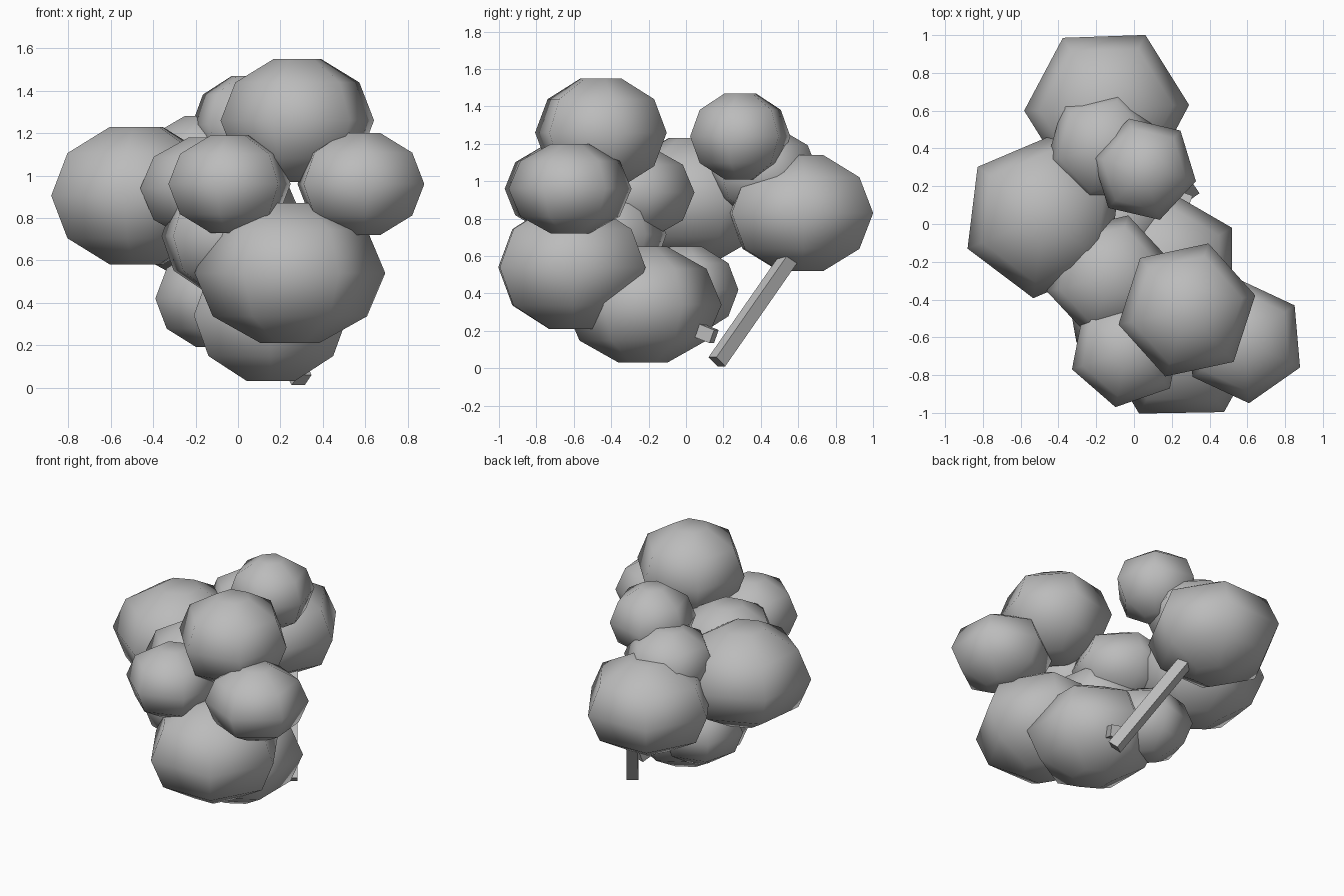
import bpy
import bmesh
from math import sin, cos, radians
from mathutils import Vector

cube = bpy.data.objects.get("Cube")
if cube:
    bpy.data.objects.remove(cube, do_unlink=True)

grey = bpy.data.materials.new("plain grey")
grey.use_nodes = True
colour = (0.5, 0.5, 0.5, 1)
grey.diffuse_color = colour
grey.node_tree.nodes["Principled BSDF"].inputs["Base Color"].default_value = colour


def finish(name, bm, smooth):
    bmesh.ops.recalc_face_normals(bm, faces=bm.faces[:])
    mesh = bpy.data.meshes.new(name)
    bm.to_mesh(mesh)
    bm.free()
    mesh.materials.append(grey)
    for face in mesh.polygons:
        face.use_smooth = smooth
    obj = bpy.data.objects.new(name, mesh)
    bpy.context.collection.objects.link(obj)
    return obj


def clump(name, x, y, bottom, top, radius, turn):
    """Six-sided rounded lump with small flat caps."""
    bm = bmesh.new()
    middle, half = (bottom + top) / 2, (top - bottom) / 2
    rings = []
    for latitude in (-72, -36, 0, 36, 72):
        lat = radians(latitude)
        z = middle + half * sin(lat) / sin(radians(72))
        ring = []
        for side in range(6):
            a = radians(turn + 60 * side)
            ring.append(bm.verts.new((x + radius * cos(lat) * cos(a),
                                      y + radius * cos(lat) * sin(a), z)))
        rings.append(ring)
    for low, high in zip(rings, rings[1:]):
        for i in range(6):
            j = (i + 1) % 6
            bm.faces.new((low[i], low[j], high[j], high[i]))
    bm.faces.new(rings[0][::-1])
    bm.faces.new(rings[-1])
    return finish(name, bm, True)


def branch(name, start, end, width):
    """Square bar between two points."""
    start, end = Vector(start), Vector(end)
    bm = bmesh.new()
    bmesh.ops.create_cube(bm, size=1)
    bmesh.ops.scale(bm, vec=(width, width, (end - start).length), verts=bm.verts)
    obj = finish(name, bm, False)
    obj.location = (start + end) / 2
    obj.rotation_mode = 'QUATERNION'
    obj.rotation_quaternion = (end - start).to_track_quat('Z', 'Y')
    return obj


# Foliage: x, y, bottom, top, radius, turn
clump("back_clump", -0.145, 0.615, 0.52, 1.14, 0.437, 2)
clump("side_clump", -0.48, 0.04, 0.58, 1.23, 0.436, 23)
clump("upper_back_clump", 0.055, 0.29, 1.01, 1.47, 0.28, 47)
clump("middle_back_clump", -0.16, 0.41, 0.82, 1.28, 0.31, 14)
clump("top_clump", 0.28, -0.455, 0.97, 1.55, 0.37, 12)
clump("left_front_clump", 0.58, -0.62, 0.72, 1.20, 0.33, 35)
clump("right_front_clump", -0.04, -0.67, 0.73, 1.19, 0.305, 19)
clump("lower_front_clump", 0.245, -0.61, 0.21, 0.87, 0.45, 1)
clump("bottom_clump", 0.155, -0.23, 0.03, 0.65, 0.42, 30)
clump("lower_back_clump", -0.11, 0.0, 0.19, 0.65, 0.29, 15)
clump("core_clump", -0.13, -0.28, 0.70, 1.18, 0.34, 13)
clump("lower_core_clump", -0.06, -0.42, 0.45, 0.98, 0.32, 40)

# Stem and side twig
branch("stem", (0.30, 0.165, 0.035), (0.0, 0.6, 0.66), 0.075)
branch("twig", (0.2, -0.05, 0.25), (0.27, 0.15, 0.17), 0.075)
